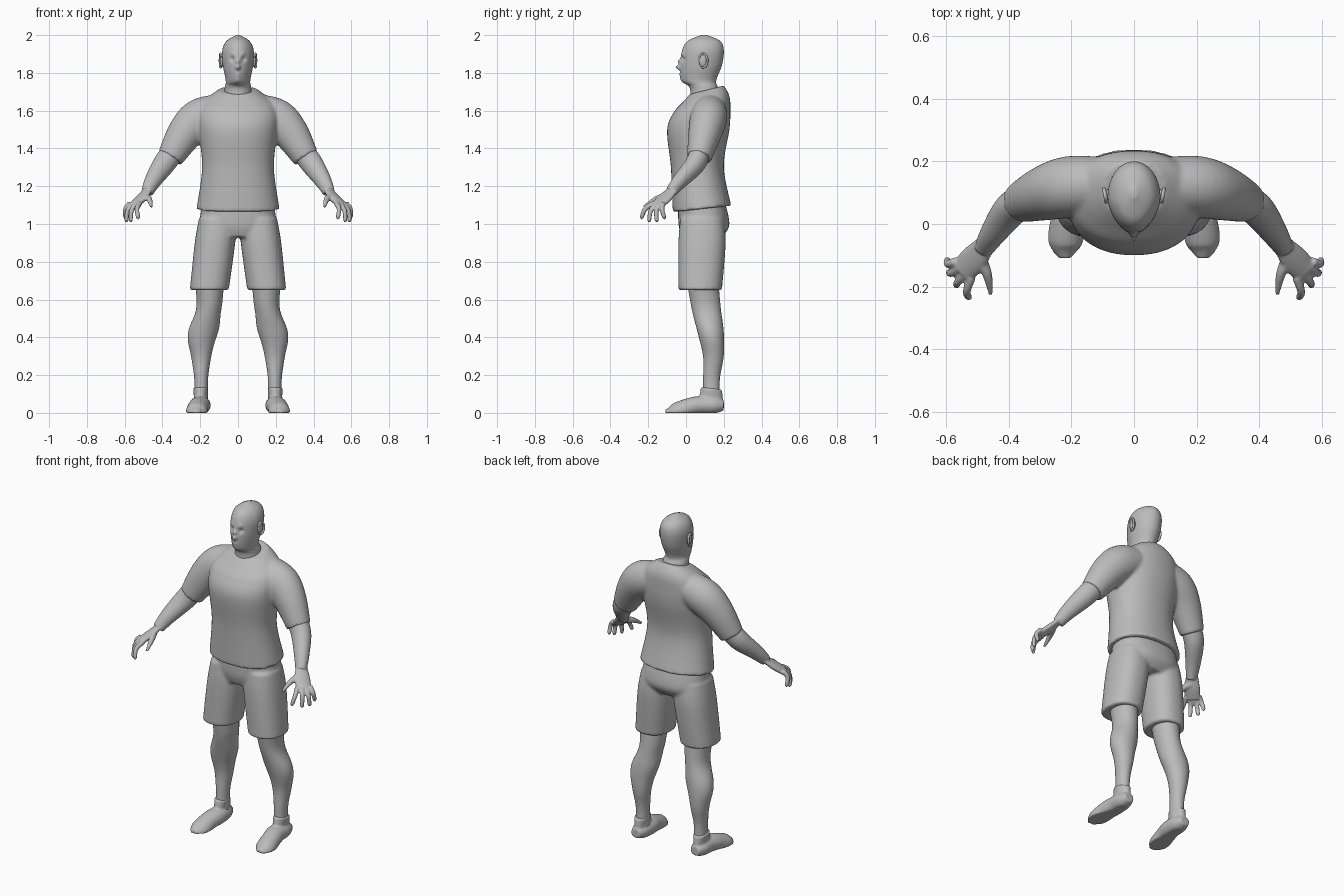
import bpy, bmesh, math
from mathutils import Vector, Matrix

if "Cube" in bpy.data.objects:
    bpy.data.objects.remove(bpy.data.objects["Cube"], do_unlink=True)

shade = (0.5, 0.5, 0.5, 1)
grey = bpy.data.materials.new("plain grey")
grey.use_nodes = True
grey.diffuse_color = shade
grey.node_tree.nodes["Principled BSDF"].inputs["Base Color"].default_value = shade


def clamp(value):
    return max(0, min(1, value))


def hermite(start, end, slope_in, slope_out, t):
    """Blend two numbers with the given slopes at each end."""
    ease = t * t * (3 - 2 * t)
    rest = 1 - t
    return start + (end - start) * ease + slope_in * t * rest * rest - slope_out * t * t * rest


def spline(rows, steps):
    """Smoothly interpolate a list of number rows."""
    rows = [Vector(row) for row in rows]
    last = len(rows) - 1
    slopes = [(rows[min(i + 1, last)] - rows[max(i - 1, 0)]) / 2 for i in range(last + 1)]
    points = []
    for i in range(last):
        for k in range(steps):
            points.append([hermite(*values, k / steps) for values in
                           zip(rows[i], rows[i + 1], slopes[i], slopes[i + 1])])
    return points + [list(rows[last])]


def oval(centre, across, along, count, power):
    """A ring of points; a power above two squares it off."""
    ring = []
    for i in range(count):
        angle = math.tau * i / count
        c, s = math.cos(angle), math.sin(angle)
        ring.append(centre + across * math.copysign(abs(c) ** (2 / power), c)
                    + along * math.copysign(abs(s) ** (2 / power), s))
    return ring


def skin(bm, rings):
    """Join rings of points into a closed tube."""
    loops = [[bm.verts.new(point) for point in ring] for ring in rings]
    for lower, upper in zip(loops, loops[1:]):
        for i in range(len(lower)):
            bm.faces.new((lower[i - 1], lower[i], upper[i], upper[i - 1]))
    bm.faces.new(loops[0])
    bm.faces.new(loops[-1])


def stack(bm, rows, middle=lambda z: 0, tilt=lambda z: 0, count=48, steps=6, power=2):
    """Level rings, each given as height, front y, back y and half width."""
    rings = []
    for z, front, back, width in spline(rows, steps):
        depth = (back - front) / 2
        rings.append(oval(Vector((middle(z), front + depth, z)), Vector((width, 0, 0)),
                          Vector((0, depth, depth * tilt(z))), count, power))
    skin(bm, rings)


def tube(bm, path, side, sign, flat=1.0, count=24):
    """Rings across a path of x, y, z and radius; flat thins them."""
    points = [(Vector(row[:3]), row[3]) for row in spline([tuple(row) for row in path], 6)]
    rings = []
    for i, (centre, radius) in enumerate(points):
        ahead = points[min(i + 1, len(points) - 1)][0]
        behind = points[max(i - 1, 0)][0]
        direction = (ahead - behind).normalized()
        across = Vector(side)
        across = (across - direction * across.dot(direction)).normalized() * radius
        along = direction.cross(across) * flat
        rings.append([Vector((sign * p.x, p.y, p.z))
                      for p in oval(centre, across, along, count, 2)])
    skin(bm, rings)


def finish(bm, name, voxel=0.0):
    """Make the object; a voxel size blends its pieces into one surface."""
    bmesh.ops.recalc_face_normals(bm, faces=bm.faces)
    for face in bm.faces:
        face.smooth = True
    mesh = bpy.data.meshes.new(name)
    bm.to_mesh(mesh)
    bm.free()
    mesh.materials.append(grey)
    part = bpy.data.objects.new(name, mesh)
    bpy.context.collection.objects.link(part)
    if voxel:
        blend = part.modifiers.new("blend", 'REMESH')
        blend.mode = 'VOXEL'
        blend.voxel_size = voxel
        blend.use_smooth_shade = True
        soften = part.modifiers.new("soften", 'SMOOTH')
        soften.factor = 0.5
        soften.iterations = 4


# Head and neck, with the features pushed out of or into the face
bm = bmesh.new()
stack(bm, [(1.64, .02, .19, .08), (1.72, .02, .17, .07), (1.76, -.02, .16, .065),
           (1.84, -.03, .19, .08), (1.92, -.02, .2, .083), (1.97, .01, .18, .06),
           (2, .08, .11, .01)], count=128, steps=16)
# Each feature: x, z, spread, push
nose = (0, 1.83, .013, .025)
bridge = (0, 1.86, .013, .014)
eye_socket = (.033, 1.872, .014, -.012)
eyebrow = (.03, 1.9, .012, .004)
lips = (0, 1.79, .018, .006)
chin = (0, 1.76, .018, .006)
for vert in bm.verts:
    if vert.co.z > 1.73:
        x, z = abs(vert.co.x), vert.co.z
        facing = clamp((.07 - vert.co.y) / .08)
        vert.co.x *= 1 - facing / 10
        for feature_x, feature_z, spread, push in (nose, bridge, eye_socket, eyebrow, lips, chin):
            distance = math.hypot(x - feature_x, z - feature_z) / spread
            vert.co.y -= facing * push * math.exp(-distance * distance)
finish(bm, "head")

# Shirt: body and both sleeves blended together
bm = bmesh.new()


def shirt_tilt(z):
    """The hem and the collar both rise toward the back."""
    return clamp(1.3 - z) / 2 + clamp(z - 1.6) * 2.3


stack(bm, [(1.08, -.07, .24, .22), (1.3, -.08, .2, .19), (1.5, -.1, .23, .21),
           (1.6, -.06, .235, .21), (1.66, -.02, .23, .17), (1.71, .02, .2, .1)],
      tilt=shirt_tilt, power=2.2)
for sign in (1, -1):
    tube(bm, [(.08, .13, 1.6, .09), (.2, .12, 1.56, .105), (.28, .1, 1.48, .095),
              (.36, .07, 1.35, .07)], (1, 0, 1), sign, flat=.93, count=40)
finish(bm, "shirt", voxel=.009)

# Shorts: hips and two trouser legs that spread outward
bm = bmesh.new()
stack(bm, [(1.14, -.04, .2, .19), (1, -.04, .23, .2), (.93, -.02, .19, .18)], power=2.3)
for sign in (1, -1):
    stack(bm, [(1.03, -.03, .2, .1), (.9, -.04, .21, .107), (.65, -.04, .19, .103)],
          middle=lambda z: sign * (.23 - .12 * z), power=2.3)
finish(bm, "shorts", voxel=.009)


def leg_middle(z):
    """The shin stands wider than the knee."""
    t = clamp((z - .35) * 4)
    return .195 - .045 * t * t * (3 - 2 * t)


for sign, label in ((1, "left"), (-1, "right")):
    # Ear: a flattened shell with a raised curled rim
    bm = bmesh.new()
    centre = Vector((.086, .09, 1.865))
    bmesh.ops.create_uvsphere(
        bm, u_segments=20, v_segments=12, radius=1,
        matrix=Matrix.Translation((sign * centre.x, centre.y, centre.z))
        @ Matrix.Diagonal((.01, .022, .036, 1)))
    rim = []
    for k in range(9):
        angle = math.radians(150 - 32 * k)
        back = math.cos(angle)
        rim.append((*(centre + Vector((.006 + back * .004, back * .023, math.sin(angle) * .036))), .006))
    tube(bm, rim, (1, 0, 0), sign, count=10)
    finish(bm, label + "_ear")

    # Arm: forearm and palm
    bm = bmesh.new()
    tube(bm, [(.33, .08, 1.4, .06), (.39, .05, 1.32, .06), (.45, -.03, 1.23, .045),
              (.48, -.08, 1.17, .033)], (1, 0, 1), sign, flat=.9)
    knuckle_line = Vector((-.5, -.8, 0))
    tube(bm, [(.47, -.06, 1.19, .03), (.51, -.11, 1.14, .045), (.55, -.15, 1.1, .042)],
         knuckle_line, sign, flat=.45)

    # Four fingers fanned from index to little finger, then the thumb
    for k in range(4):
        t = k / 3
        base = Vector((.52, -.17, 1.11)).lerp(Vector((.57, -.12, 1.11)), t)
        tip = Vector((.53, -.24, 1.03)).lerp(Vector((.6, -.115, 1.03)), t)
        tip += Vector((1, 0, -1)) * math.sin(math.pi * t) * .02
        bend = (base + tip) / 2 + Vector((1, -1, 1)) * .01
        tube(bm, [(*base, .015), (*bend, .013), (*base.lerp(tip, .93), .011), (*tip, .005)],
             knuckle_line, sign, count=12)
    tube(bm, [(.495, -.1, 1.15, .02), (.47, -.16, 1.13, .016), (.458, -.225, 1.09, .007)],
         (1, 0, 0), sign, count=12)
    finish(bm, label + "_arm", voxel=.005)

    # Bare lower leg
    bm = bmesh.new()
    stack(bm, [(.72, 0, .17, .08), (.55, .03, .185, .067), (.43, .06, .2, .08),
               (.3, .09, .2, .054), (.18, .09, .18, .037), (.05, .09, .18, .037)],
          middle=lambda z: sign * leg_middle(z))
    finish(bm, label + "_leg", voxel=.008)

    # Foot with a flat sole and an ankle collar
    bm = bmesh.new()
    tube(bm, [(.2, .2, .04, .03), (.2, .15, .04, .05), (.2, .08, .04, .055), (.21, .02, .03, .055),
              (.22, -.06, 0, .055), (.22, -.11, 0, .02)], (1, 0, 0), sign, flat=.9, count=32)
    stack(bm, [(.03, .06, .2, .03), (.13, .08, .19, .04)],
          middle=lambda z: sign * .198, tilt=lambda z: -z)
    for vert in bm.verts:
        vert.co.z = max(vert.co.z, 0)
    finish(bm, label + "_foot", voxel=.006)
